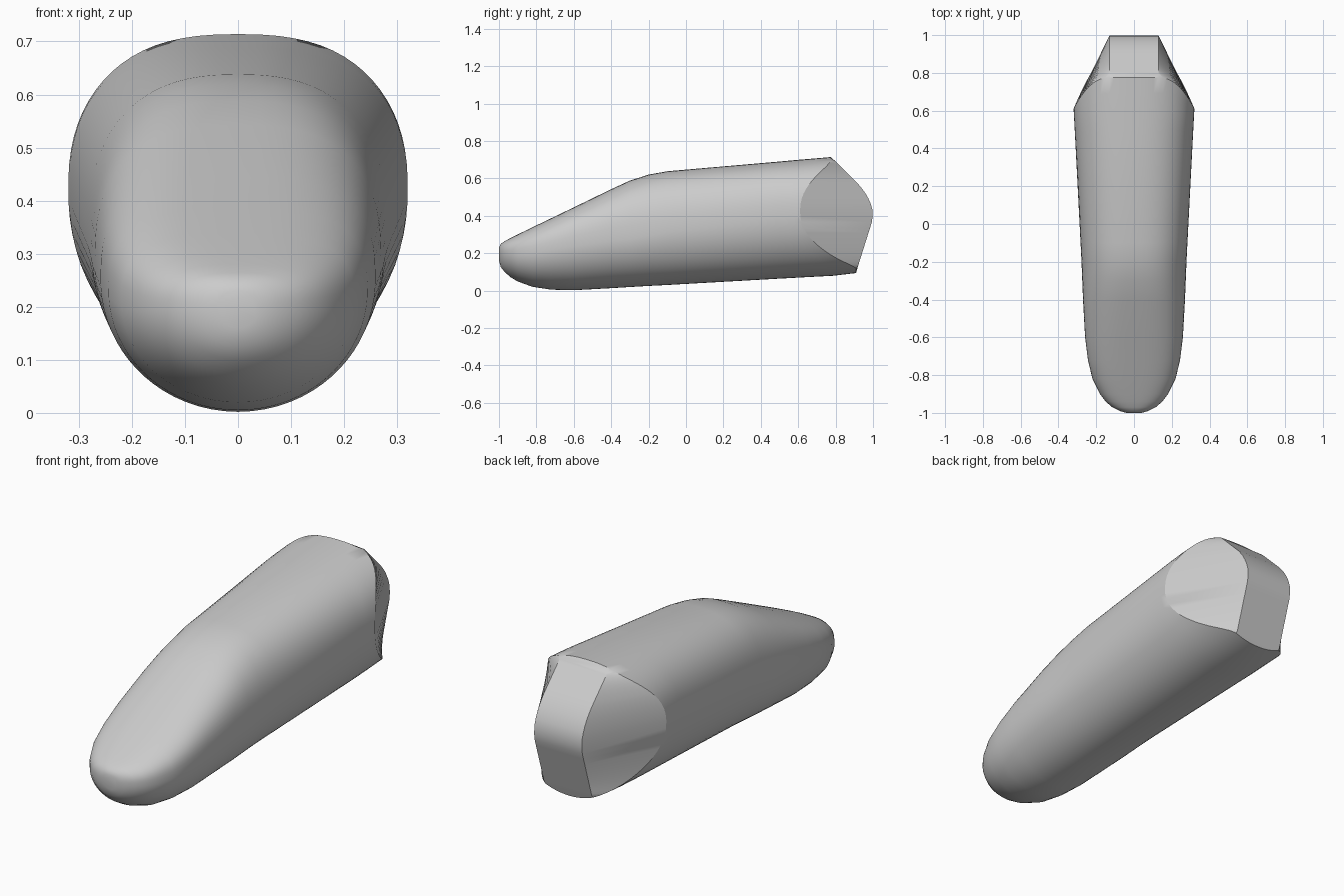
import bpy, bmesh
from math import sin, cos, asin, pi

cube = bpy.data.objects.get("Cube")
if cube:
    bpy.data.objects.remove(cube, do_unlink=True)

# Body stations: y, bottom z, top z, widest z, half width, top squareness, bottom squareness
STATIONS = [
    (-1.0, .16, .23, .2, .04, 2, 2),
    (-.99, .125, .25, .2, .075, 2.4, 2),
    (-.97, .1, .264, .2, .115, 2.6, 2),
    (-.94, .073, .28, .2, .15, 2.7, 2),
    (-.9, .049, .3, .2, .18, 2.8, 2),
    (-.82, .02, .339, .21, .22, 2.8, 2),
    (-.72, .005, .387, .23, .244, 2.8, 2),
    (-.6, .002, .445, .25, .259, 2.8, 2),
    (-.4, .013, .542, .28, .27, 2.7, 2),
    (-.3, .019, .588, .29, .274, 2.6, 2),
    (-.2, .025, .62, .31, .278, 2.5, 2),
    (-.1, .03, .638, .33, .283, 2.5, 2),
    (.5, .064, .69, .41, .314, 2.45, 2.1),
    (.61, .07, .7, .42, .32, 2.45, 2.1),
    (.8, .08, .716, .43, .32, 2.45, 2.1),
    (.92, .095, .72, .43, .32, 2.45, 2.1),
]
# Rear strip outline: z, y
REAR = [(.1, .91), (.37, .995), (.42, 1.0), (.46, .99), (.51, .967), (.56, .93), (.715, .775)]
STRIP = .13
CAP_STEPS, SIDE_STEPS = 4, 28


def interpolate(table, key):
    """Linear lookup in a table sorted by its first column."""
    key = min(max(key, table[0][0]), table[-1][0])
    for a, b in zip(table, table[1:]):
        if key <= b[0]:
            f = (key - a[0]) / (b[0] - a[0])
            return [p + (q - p) * f for p, q in zip(a, b)]


def section_point(y, angle):
    """Point on the rounded cross-section; angle runs from the top to the bottom."""
    _, low, high, mid, width, n_top, n_low = interpolate(STATIONS, y)
    upper = angle <= pi / 2
    n = n_top if upper else n_low
    x = width * max(sin(angle), 0) ** (2 / n)
    rise = abs(cos(angle)) ** (2 / n)
    return x, y, mid + rise * ((high - mid) if upper else (low - mid))


# Angles chosen so the rear strip corners fall on exact points
ratio = STRIP / .32
top_angle = asin(ratio ** (2.45 / 2))
low_angle = asin(ratio ** (2.1 / 2))
angles = [top_angle * i / CAP_STEPS for i in range(CAP_STEPS)]
angles += [top_angle + (pi - low_angle - top_angle) * i / SIDE_STEPS for i in range(SIDE_STEPS)]
angles += [pi - low_angle + low_angle * i / CAP_STEPS for i in range(CAP_STEPS + 1)]
HALF = len(angles) - 1


def rear_edge(angle):
    """Where the body side ends and the rear bevel starts."""
    x = section_point(.7, angle)[0]
    t = min(max((x - STRIP) / (.32 - STRIP), 0), 1)
    if angle < pi / 2:
        return .775 - .165 * t ** 2.2
    return .91 - .3 * t ** 1.5


bm = bmesh.new()


def add_ring(y_of_angle):
    points = [section_point(y_of_angle(a), a) for a in angles]
    ring = [bm.verts.new(p) for p in points]
    ring += [bm.verts.new((-x, y, z)) for x, y, z in reversed(points[1:-1])]
    return ring


# Main body rings, then rings easing into the slanted rear edge
rings = [add_ring(lambda a, y=s[0]: y) for s in STATIONS if s[0] <= .5]
for f in (.35, .7, 1):
    rings.append(add_ring(lambda a, f=f: .5 + (rear_edge(a) - .5) * f))
count = len(rings[0])
for a, b in zip(rings, rings[1:]):
    for i in range(count):
        j = (i + 1) % count
        bm.faces.new((a[i], a[j], b[j], b[i]))
bm.faces.new(rings[0])

# Rear bevels run level from the body edge to the strip edge
last = rings[-1]
first, end = CAP_STEPS, CAP_STEPS + SIDE_STEPS
edges = {}
for side in (1, -1):
    line = []
    for i in range(first, end + 1):
        rim = last[(side * i) % count]
        if i in (first, end):
            line.append(rim)
        else:
            z = rim.co.z
            line.append(bm.verts.new((side * STRIP, interpolate(REAR, z)[1], z)))
    for k in range(SIDE_STEPS):
        face = [last[(side * (first + k)) % count], last[(side * (first + k + 1)) % count],
                line[k + 1], line[k]]
        bm.faces.new(list(dict.fromkeys(face)))
    edges[side] = line

# Rear strip, with its curved top and bottom closing onto the body
right, left = edges[-1], edges[1]
for k in range(1, SIDE_STEPS - 1):
    bm.faces.new((left[k], left[k + 1], right[k + 1], right[k]))
bm.faces.new([last[i % count] for i in range(-first, first + 1)] + [left[1], right[1]])
bm.faces.new([last[i] for i in range(end, count - end + 1)] + [right[-2], left[-2]])
bmesh.ops.recalc_face_normals(bm, faces=bm.faces)

mesh = bpy.data.meshes.new("body")
bm.to_mesh(mesh)
bm.free()
body = bpy.data.objects.new("body", mesh)
bpy.context.collection.objects.link(body)

# Plain grey finish
grey = bpy.data.materials.new("light grey")
grey.use_nodes = True
colour = (.6, .6, .6, 1)
grey.diffuse_color = colour
grey.node_tree.nodes["Principled BSDF"].inputs["Base Color"].default_value = colour
mesh.materials.append(grey)

bpy.context.view_layer.objects.active = body
body.select_set(True)
bpy.ops.object.shade_smooth_by_angle(angle=.5)
